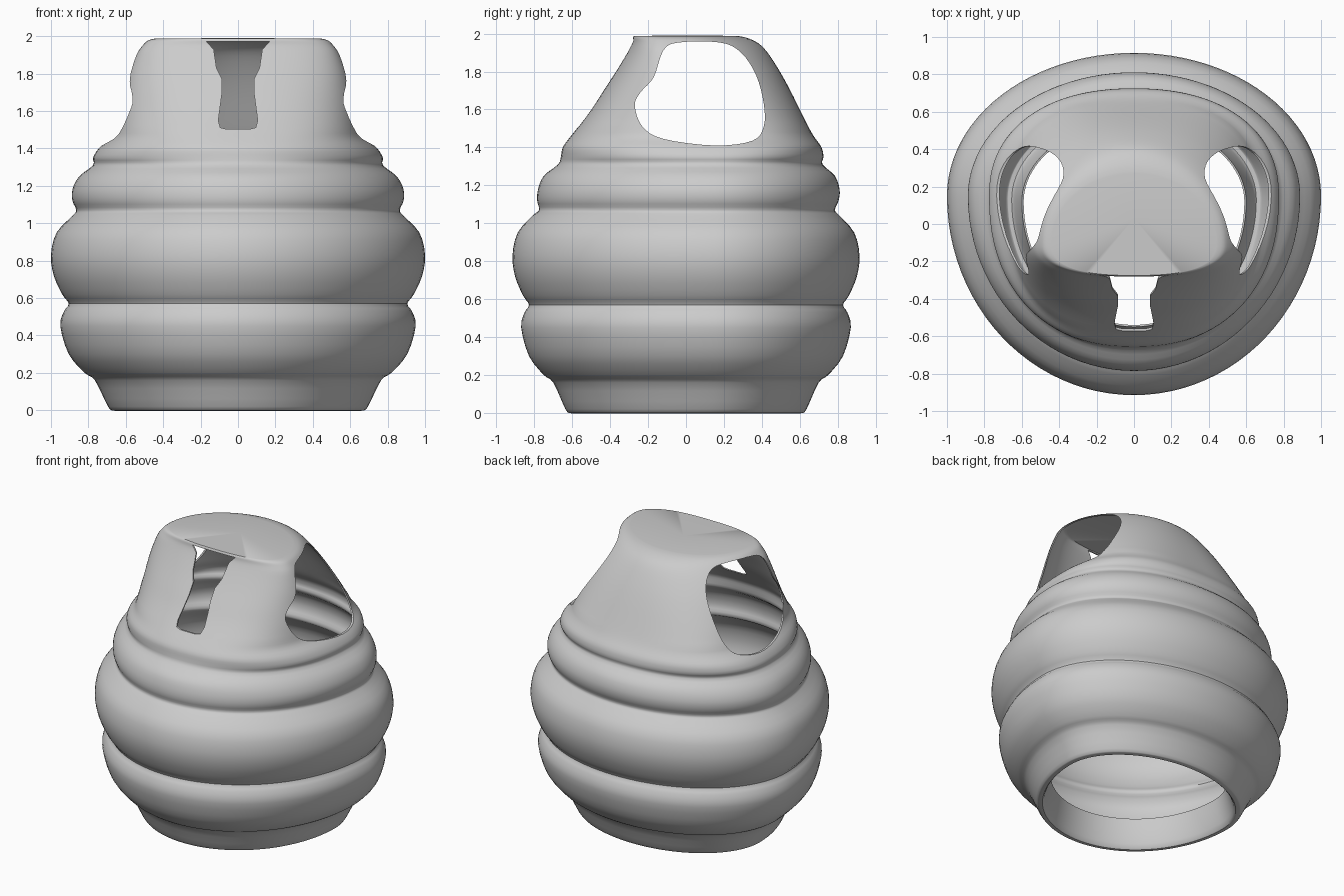
import bpy, bmesh, math

if "Cube" in bpy.data.objects:
    bpy.data.objects.remove(bpy.data.objects["Cube"])

SEG = 96


def spline(pts, steps, closed=False):
    """Catmull-Rom curve through points of any dimension."""
    n, out = len(pts), []
    get = (lambda i: pts[i % n]) if closed else (lambda i: pts[max(0, min(n - 1, i))])
    for i in range(n if closed else n - 1):
        p = [get(i + k) for k in (-1, 0, 1, 2)]
        for s in range(steps):
            t = s / steps
            out.append(tuple(0.5 * (2 * b + (c - a) * t + (2 * a - 5 * b + 4 * c - d) * t * t
                                    + (3 * b - a - 3 * c + d) * t ** 3) for a, b, c, d in zip(*p)))
    if not closed:
        out.append(tuple(pts[-1]))
    return out


def ramp(z, z0, z1, a, b):
    t = max(0, min(1, (z - z0) / (z1 - z0)))
    return a + (b - a) * t


def ring(z, w, f, b):
    """Rounded outline: half width w, front at f, back at b."""
    c = ramp(z, 1.45, 1.93, 0.15 * min(1, w / 0.75), -0.1)
    n_front = ramp(z, 1.25, 1.5, 2, 2.6)
    n_back = n_front if z < 1.5 else ramp(z, 1.5, 1.93, 2.6, 2)
    pts = []
    for j in range(SEG):
        a = 2 * math.pi * j / SEG
        ca, sa = math.cos(a), math.sin(a)
        n, depth = (n_back, b - c) if sa >= 0 else (n_front, c - f)
        pts.append((w * math.copysign(abs(ca) ** (2 / n), ca),
                    c + depth * math.copysign(abs(sa) ** (2 / n), sa), z))
    return pts


def make_object(name, bm):
    me = bpy.data.meshes.new(name)
    bm.to_mesh(me)
    bm.free()
    ob = bpy.data.objects.new(name, me)
    bpy.context.collection.objects.link(ob)
    return ob


def prism(name, outline, axis, lo, hi):
    """Cutter: an outline extruded along axis 0 (x) or 1 (y)."""
    bm = bmesh.new()
    place = lambda p, d: (d, p[0], p[1]) if axis == 0 else (p[0], d, p[1])
    face = bm.faces.new([bm.verts.new(place(p, lo)) for p in outline])
    ext = bmesh.ops.extrude_face_region(bm, geom=[face])
    move = [0, 0, 0]
    move[axis] = hi - lo
    bmesh.ops.translate(bm, vec=move, verts=[v for v in ext["geom"] if isinstance(v, bmesh.types.BMVert)])
    bmesh.ops.recalc_face_normals(bm, faces=bm.faces)
    ob = make_object(name, bm)
    ob.hide_render = True
    ob.hide_set(True)
    return ob


# Inner lip, foot and lower two rolls: (height, half width)
lower = [(0.20, 0.59), (0.10, 0.61), (0.008, 0.64), (0.0, 0.67), (0.02, 0.695), (0.16, 0.765), (0.20, 0.82),
         (0.30, 0.905), (0.45, 0.95), (0.53, 0.93), (0.57, 0.905), (0.62, 0.94), (0.72, 0.985),
         (0.83, 1.0), (0.95, 0.97), (1.04, 0.885)]
# Upper rolls and hood: (height, half width, front, back)
upper = [(1.07, 0.865, -0.775, 0.785), (1.12, 0.885, -0.785, 0.805), (1.18, 0.885, -0.78, 0.81),
         (1.25, 0.85, -0.75, 0.785), (1.31, 0.775, -0.675, 0.72), (1.35, 0.775, -0.66, 0.725),
         (1.40, 0.745, -0.65, 0.715), (1.45, 0.69, -0.615, 0.68), (1.50, 0.665, -0.575, 0.65),
         (1.60, 0.645, -0.50, 0.60), (1.70, 0.62, -0.435, 0.55), (1.80, 0.59, -0.37, 0.495),
         (1.90, 0.545, -0.31, 0.43), (1.95, 0.51, -0.285, 0.38), (1.978, 0.48, -0.28, 0.32),
         (1.988, 0.44, -0.275, 0.27)]
rows = spline([(z, w, -0.915 * w, 0.915 * w) for z, w in lower] + upper, 3)

# Hooded shell
bm = bmesh.new()
rings = [[bm.verts.new(p) for p in ring(*r)] for r in rows]
for a, b in zip(rings, rings[1:]):
    for j in range(SEG):
        k = (j + 1) % SEG
        bm.faces.new((a[j], a[k], b[k], b[j]))
top = bm.verts.new((0, 0.03, 1.99))
for j in range(SEG):
    bm.faces.new((rings[-1][j], rings[-1][(j + 1) % SEG], top))
shell = make_object("hooded_shell", bm)
grey = bpy.data.materials.new("light_grey")
grey.diffuse_color = (0.6, 0.6, 0.6, 1)
grey.use_nodes = True
grey.node_tree.nodes["Principled BSDF"].inputs["Base Color"].default_value = grey.diffuse_color
shell.data.materials.append(grey)
thick = shell.modifiers.new("thickness", "SOLIDIFY")
thick.thickness = 0.01
thick.offset = -1

# Side openings, mirrored left and right
side = spline([(-0.27, 1.62), (-0.23, 1.51), (-0.12, 1.445), (0.15, 1.41), (0.35, 1.435), (0.41, 1.51),
               (0.41, 1.63), (0.37, 1.78), (0.29, 1.90), (0.18, 1.953), (-0.04, 1.953), (-0.12, 1.91),
               (-0.17, 1.77), (-0.24, 1.69)], 4, closed=True)
cutters = [prism("right_opening_cutter", side, 0, 0.15, 1.2),
           prism("left_opening_cutter", side, 0, -1.2, -0.15)]

# Front slot, widening toward the cap
half = [(0.06, 1.503), (0.095, 1.512), (0.105, 1.55), (0.085, 1.70), (0.085, 1.77), (0.115, 1.83),
        (0.13, 1.93), (0.17, 1.972)]
slot = half + [(-x, z) for x, z in reversed(half)]
cutters.append(prism("front_slot_cutter", slot, 1, -1.2, -0.2))

for cutter in cutters:
    m = shell.modifiers.new(cutter.name, "BOOLEAN")
    m.operation = "DIFFERENCE"
    m.solver = "EXACT"
    m.object = cutter

# Apply the cuts, then smooth
bpy.context.view_layer.objects.active = shell
shell.select_set(True)
for m in list(shell.modifiers):
    bpy.ops.object.modifier_apply(modifier=m.name)
for cutter in cutters:
    bpy.data.objects.remove(cutter)
bpy.ops.object.shade_smooth_by_angle(angle=math.radians(40))
